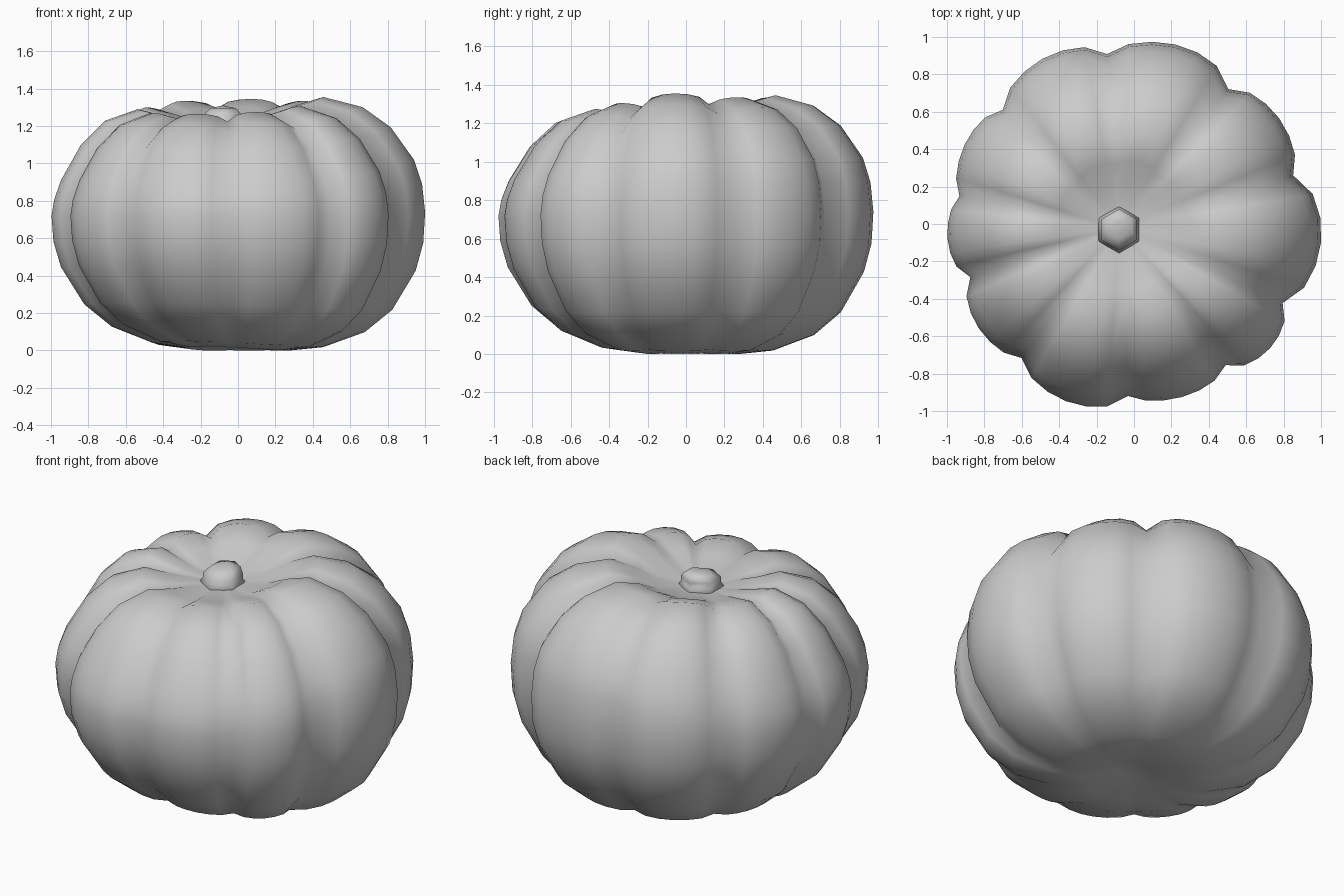
import bpy, bmesh, math

cube = bpy.data.objects.get("Cube")
if cube:
    bpy.data.objects.remove(cube, do_unlink=True)

grey = bpy.data.materials.new("plain grey")
grey.use_nodes = True
colour = (0.6, 0.6, 0.6, 1)
grey.diffuse_color = colour
grey.node_tree.nodes["Principled BSDF"].inputs["Base Color"].default_value = colour

# Each lobe: start groove angle, groove radius, bulge radius, shoulder height
LOBES = [(17, .89, .96, 1.335), (55, .88, .985, 1.345), (99, .92, 1.01, 1.335),
         (139, .93, 1.0, 1.3), (171, .945, 1.0, 1.29), (198, .92, 1.0, 1.27),
         (230, .935, 1.015, 1.265), (268, .92, .96, 1.275), (303, .9, .985, 1.305),
         (332, .9, 1.005, 1.355)]
# Side profile: radius fraction, height fraction above / below the waist
UPPER = [(1, .06), (.985, .3), (.945, .5), (.83, .76), (.69, .92), (.5, 1), (.36, .96), (.24, .86)]
LOWER = [(.1, .93), (.29, 1), (.47, .975), (.69, .86), (.83, .69), (.95, .39), (.99, .18)]
WAIST, STEPS, MEAN = .7, 6, .96
STEM = (-.08, -.02)


def finish(name, bm):
    bmesh.ops.recalc_face_normals(bm, faces=bm.faces)
    mesh = bpy.data.meshes.new(name)
    bm.to_mesh(mesh)
    bm.free()
    mesh.materials.append(grey)
    for face in mesh.polygons:
        face.use_smooth = True
    obj = bpy.data.objects.new(name, mesh)
    bpy.context.collection.objects.link(obj)


def skin(bm, rings, bottom, top):
    """Join rings of points into a closed surface with a pole at each end."""
    loops = [[bm.verts.new(p) for p in ring] for ring in rings]
    count = len(loops[0])
    low, high = bm.verts.new(bottom), bm.verts.new(top)
    for i in range(count):
        j = (i + 1) % count
        bm.faces.new((low, loops[0][j], loops[0][i]))
        bm.faces.new((high, loops[-1][i], loops[-1][j]))
        for a, b in zip(loops, loops[1:]):
            bm.faces.new((a[i], a[j], b[j], b[i]))


# Spokes round the body: angle, radius, shoulder height, how far out of the groove
spokes = []
for k, (angle, groove, bulge, height) in enumerate(LOBES):
    after, before = LOBES[(k + 1) % len(LOBES)], LOBES[k - 1]
    span = (after[0] - angle) % 360
    for s in range(STEPS):
        t = s / STEPS
        swell = math.sin(math.pi * t) ** .55
        edge = groove + (after[1] - groove) * t
        neighbour = before[3] if t < .5 else after[3]
        shoulder = height * swell + (height + neighbour) / 2 * (1 - swell)
        spokes.append((math.radians(angle + span * t), edge + (bulge - edge) * swell, shoulder, swell))


def body_ring(f, h, upper):
    ring = []
    fade = min(1, f / .6) if upper else min(1, f / .9) ** 2
    for angle, radius, shoulder, swell in spokes:
        dip = (1 - swell) * math.sin(math.pi * f) * fade
        r = f * (MEAN + (radius - MEAN) * fade) * (1 - .03 * dip)
        x, y = r * math.cos(angle), r * math.sin(angle)
        if upper:
            # The shoulders sag a little at the front and right
            sag = .09 * max(0, -x, -y) * math.sin(math.pi * h)
            z = WAIST + (shoulder - WAIST) * h - .055 * dip - sag
            if f < .4:
                z += (1.23 - z) * (.4 - f) / .2
            x += STEM[0] * (1 - f)
            y += STEM[1] * (1 - f)
        else:
            # The underside rises slightly towards the front right
            z = WAIST * (1 - h) + .02 * dip + max(0, -.05 * (x + y)) * h
        ring.append((x, y, z))
    return ring


# Ribbed body
body = bmesh.new()
rings = [body_ring(f, h, False) for f, h in LOWER] + [body_ring(f, h, True) for f, h in UPPER]
skin(body, rings, (0, 0, .06), (*STEM, 1.2))
finish("ribbed_body", body)

# Stubby stem, leaning back at the top
stem = bmesh.new()
rings = []
for radius, z, lean in [(.14, 1.19, 0), (.11, 1.235, 0), (.11, 1.265, 0), (.08, 1.295, .03)]:
    rings.append([(STEM[0] + radius * math.cos(a), STEM[1] - .01 + lean + radius * math.sin(a), z)
                  for a in (math.radians(30 + 60 * i) for i in range(6))])
skin(stem, rings, (*STEM, 1.16), (STEM[0], STEM[1] + .04, 1.31))
finish("stem", stem)
